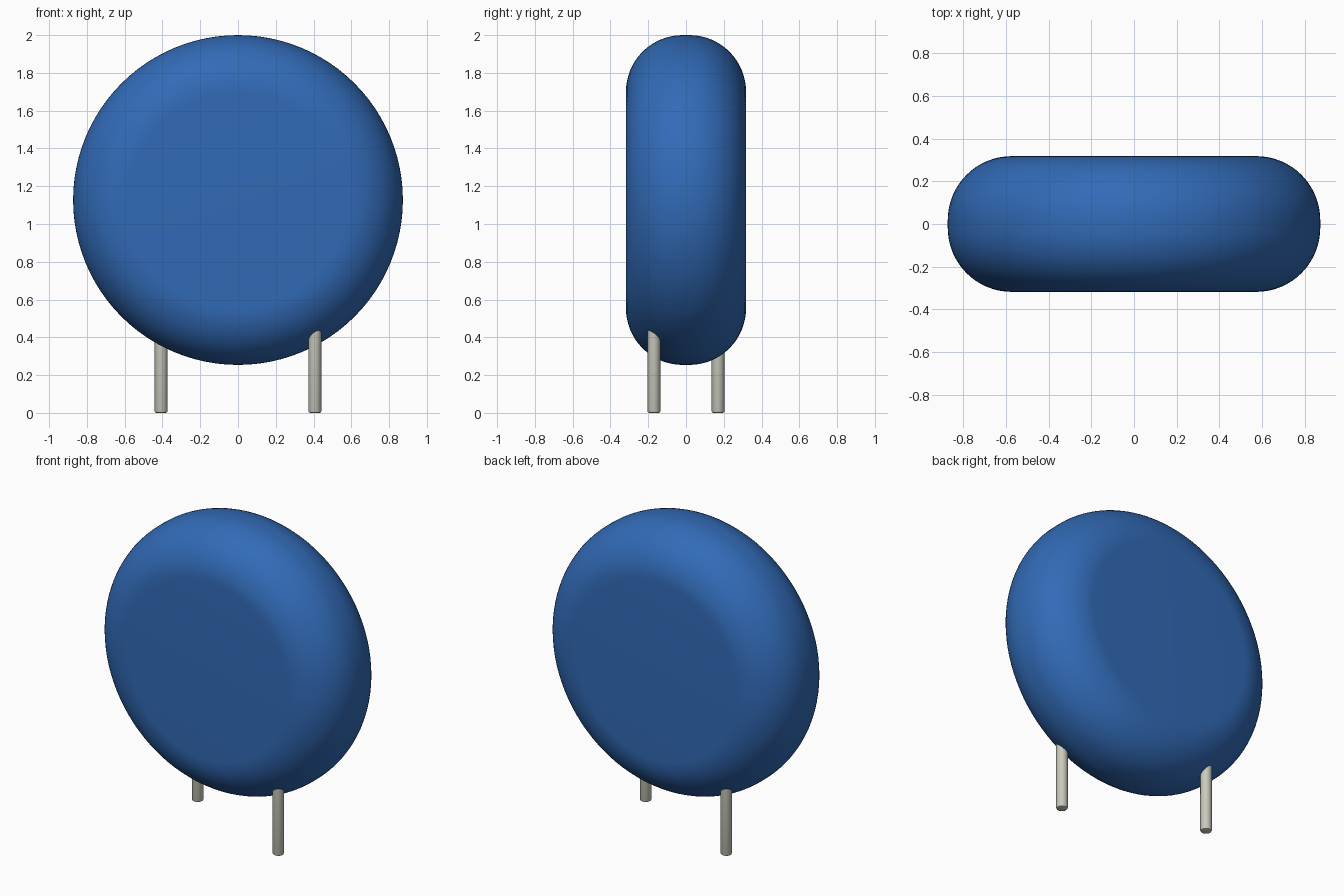
import bpy, bmesh, math
from mathutils import Vector, Matrix

cube = bpy.data.objects.get("Cube")
if cube:
    bpy.data.objects.remove(cube, do_unlink=True)


def make_material(name, rgb):
    mat = bpy.data.materials.new(name)
    mat.use_nodes = True
    colour = (*rgb, 1)
    mat.diffuse_color = colour
    mat.node_tree.nodes["Principled BSDF"].inputs["Base Color"].default_value = colour
    return mat


def lathe(name, profile, mat, steps, location, tilt=0):
    """Revolve (radius, height) points about z, then tilt about x."""
    bm = bmesh.new()
    verts = [bm.verts.new((r, 0, h)) for r, h in profile]
    edges = [bm.edges.new(pair) for pair in zip(verts, verts[1:])]
    bmesh.ops.spin(bm, geom=verts + edges, cent=(0, 0, 0), axis=(0, 0, 1),
                   angle=math.tau, steps=steps)
    bmesh.ops.remove_doubles(bm, verts=bm.verts, dist=0.0001)
    bmesh.ops.recalc_face_normals(bm, faces=bm.faces)
    bm.transform(Matrix.Rotation(tilt, 4, "X"))
    mesh = bpy.data.meshes.new(name)
    bm.to_mesh(mesh)
    bm.free()
    mesh.materials.append(mat)
    obj = bpy.data.objects.new(name, mesh)
    obj.location = location
    bpy.context.collection.objects.link(obj)
    bpy.ops.object.select_all(action="DESELECT")
    obj.select_set(True)
    bpy.context.view_layer.objects.active = obj
    bpy.ops.object.shade_smooth_by_angle(angle=math.radians(30))
    return obj


blue = make_material("blue coating", (0.031, 0.145, 0.47))
metal = make_material("pale metal", (0.6, 0.59, 0.51))

# Rounded disc body, standing on edge
radius, half, fillet, arc = 0.873, 0.318, 0.3, 16
rim = []
for i in range(arc + 1):
    a = math.pi / 2 * i / arc
    rim.append((radius - fillet + fillet * math.sin(a),
                half - fillet + fillet * math.cos(a)))
profile = [(0, half)] + rim + [(r, -h) for r, h in reversed(rim)] + [(0, -half)]
lathe("disc_body", profile, blue, 96, (0, 0, 1.127), math.pi / 2)

# Two wire legs on opposite faces, running up into the body
wire, bevel, top = 0.034, 0.009, 0.6
leg_profile = [(0, 0), (wire - bevel, 0), (wire - bevel * 0.3, bevel * 0.3),
               (wire, bevel), (wire, top), (0, top)]
for name, side in (("left_leg", 1), ("right_leg", -1)):
    lathe(name, leg_profile, metal, 24, (0.407 * side, -0.17 * side, 0))
